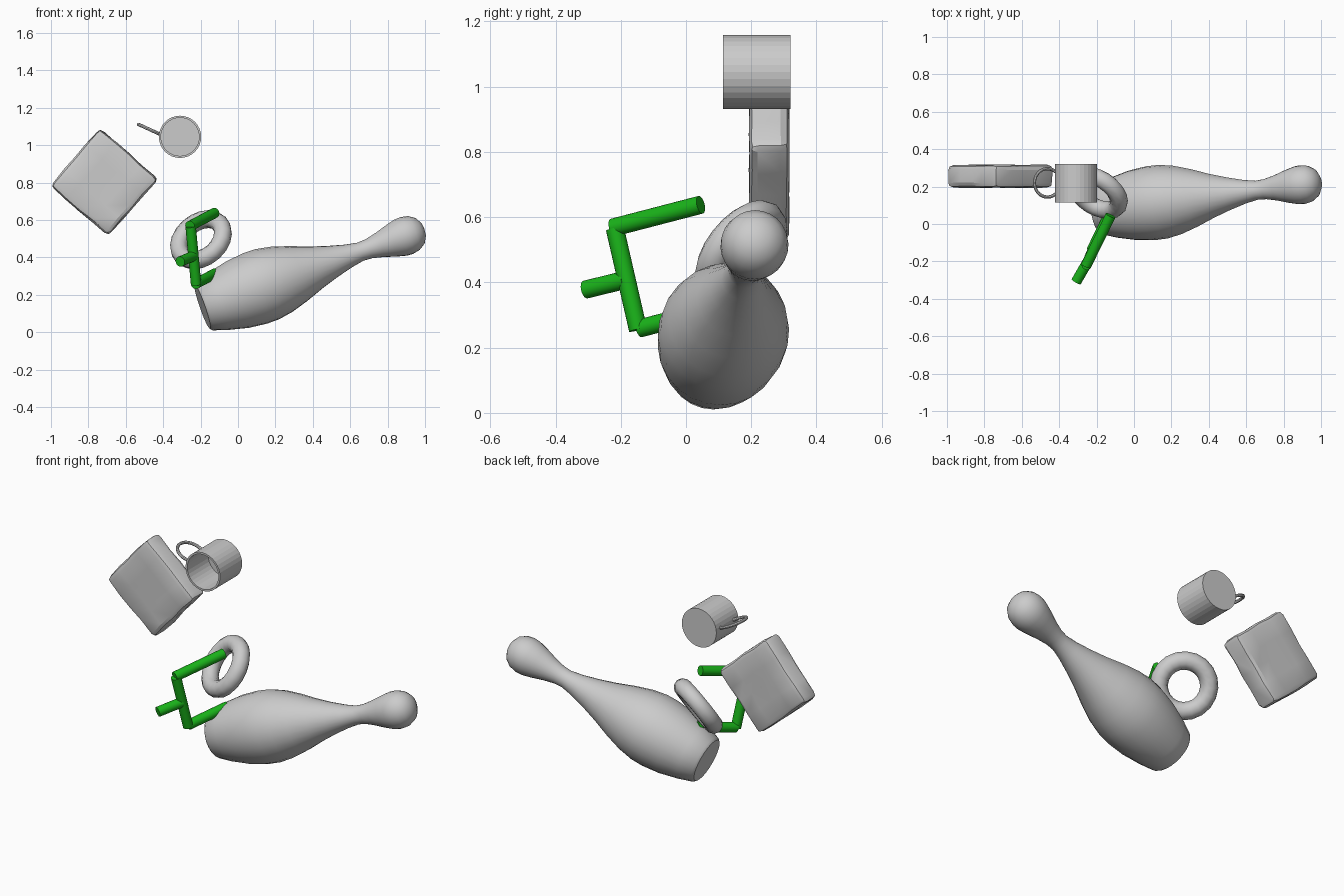
import bpy, bmesh, math, random
from mathutils import Vector, Matrix

if "Cube" in bpy.data.objects:
    bpy.data.objects.remove(bpy.data.objects["Cube"])

random.seed(4)


def frame(origin, z_dir):
    """Matrix that places local z along z_dir at origin."""
    rot = Vector(z_dir).to_track_quat('Z', 'Y').to_matrix().to_4x4()
    return Matrix.Translation(origin) @ rot


def finish(name, bm, angle=None, mat=None):
    bmesh.ops.recalc_face_normals(bm, faces=bm.faces)
    me = bpy.data.meshes.new(name)
    bm.to_mesh(me)
    bm.free()
    ob = bpy.data.objects.new(name, me)
    bpy.context.collection.objects.link(ob)
    if mat:
        me.materials.append(mat)
    if angle:
        bpy.ops.object.select_all(action='DESELECT')
        ob.select_set(True)
        bpy.context.view_layer.objects.active = ob
        bpy.ops.object.shade_smooth_by_angle(angle=math.radians(angle))
    return ob


def lathe(name, profile, sides, matrix, angle=None, mat=None):
    """Turn an (r, z) profile around local z, then place it."""
    bm = bmesh.new()
    verts = [bm.verts.new((r, 0, z)) for r, z in profile]
    edges = [bm.edges.new(p) for p in zip(verts, verts[1:])]
    bmesh.ops.spin(bm, geom=verts + edges, axis=(0, 0, 1), cent=(0, 0, 0),
                   angle=math.tau, steps=sides, use_duplicate=False)
    bmesh.ops.remove_doubles(bm, verts=bm.verts, dist=0.0005)
    bm.transform(matrix)
    return finish(name, bm, angle, mat)


def ring(name, major, minor, n_major, n_minor, matrix, start=0, sweep=math.tau, angle=40):
    """Torus, or an open arc of one, lying in local xy."""
    closed = sweep >= math.tau
    bm = bmesh.new()
    loops = []
    for i in range(n_major if closed else n_major + 1):
        a = start + sweep * i / n_major
        loop = []
        for j in range(n_minor):
            b = math.tau * j / n_minor
            r = major + minor * math.cos(b)
            loop.append(bm.verts.new((r * math.cos(a), r * math.sin(a), minor * math.sin(b))))
        loops.append(loop)
    pairs = list(zip(loops, loops[1:])) + ([(loops[-1], loops[0])] if closed else [])
    for p, q in pairs:
        for j in range(n_minor):
            k = (j + 1) % n_minor
            bm.faces.new((p[j], q[j], q[k], p[k]))
    bm.transform(matrix)
    return finish(name, bm, angle)


# Bowling pin, lying tilted with the base at the left
base, head = Vector((-0.19, 0.077, 0.136)), Vector((0.895, 0.21, 0.515))
pin_profile = [(0, 0), (0.125, 0), (0.137, 0.012), (0.162, 0.09), (0.188, 0.2),
               (0.199, 0.3), (0.198, 0.37), (0.184, 0.45), (0.155, 0.545),
               (0.118, 0.645), (0.088, 0.74), (0.064, 0.83), (0.051, 0.9),
               (0.054, 0.95), (0.068, 1.01), (0.088, 1.075), (0.102, 1.13),
               (0.104, 1.165), (0.096, 1.205), (0.073, 1.24), (0.038, 1.26), (0, 1.266)]
lathe("bowling_pin", pin_profile, 24, frame(base, head - base), 35)

# Doughnut ring behind the pin's base
ring("doughnut", 0.132, 0.048, 20, 10, frame((-0.198, 0.168, 0.495), (0.45, 0.70, -0.55)))

# Mug lying on its side with the mouth to the front
mug_profile = [(0, 0), (0.113, 0), (0.113, 0.206), (0.102, 0.206), (0.102, 0.012), (0, 0.012)]
lathe("mug", mug_profile, 32, frame((-0.31, 0.32, 1.045), (0, -1, 0)))

# Mug handle: arc in the plane of the mug's axis
out = Vector((-0.909, 0, 0.417))
side = Vector((0, 1, 0))
m = Matrix((out, side, out.cross(side))).transposed().to_4x4()
m.translation = (-0.463, 0.22, 1.08)
ring("mug_handle", 0.076, 0.009, 28, 8, m, math.radians(-130), math.radians(260))

# Cushion: bevelled slab with a slightly uneven surface
bm = bmesh.new()
bmesh.ops.create_cube(bm, size=1)
bm.transform(Matrix.Diagonal((0.405, 0.122, 0.41, 1)))
bmesh.ops.bevel(bm, geom=bm.edges[:], offset=0.026, segments=2, profile=0.5, affect='EDGES')
long_edges = [e for e in bm.edges if e.calc_length() > 0.2]
bmesh.ops.subdivide_edges(bm, edges=long_edges, cuts=3, use_grid_fill=True)
for v in bm.verts:
    v.co += Vector((random.uniform(-1, 1), random.uniform(-0.5, 0.5), random.uniform(-1, 1))) * 0.004
bm.transform(Matrix.Translation((-0.716, 0.255, 0.802)) @ Matrix.Rotation(math.radians(-49), 4, 'Y'))
finish("cushion", bm, 25)

# Green forked rod: spine, two arms and a stub handle
green = bpy.data.materials.new("green")
green.diffuse_color = (0.01, 0.45, 0.01, 1)
green.use_nodes = True
green.node_tree.nodes["Principled BSDF"].inputs["Base Color"].default_value = green.diffuse_color
rods = {
    "fork_spine": ((-0.253, -0.218, 0.565), (-0.224, -0.147, 0.255)),
    "fork_upper_arm": ((-0.257, -0.224, 0.568), (-0.125, 0.045, 0.638)),
    "fork_lower_arm": ((-0.227, -0.142, 0.259), (-0.122, 0.073, 0.315)),
    "fork_handle": ((-0.238, -0.185, 0.408), (-0.309, -0.308, 0.378)),
}
for name, (a, b) in rods.items():
    a, b = Vector(a), Vector(b)
    length = (b - a).length
    lathe(name, [(0, 0), (0.028, 0), (0.028, length), (0, length)], 20, frame(a, b - a), 40, green)
